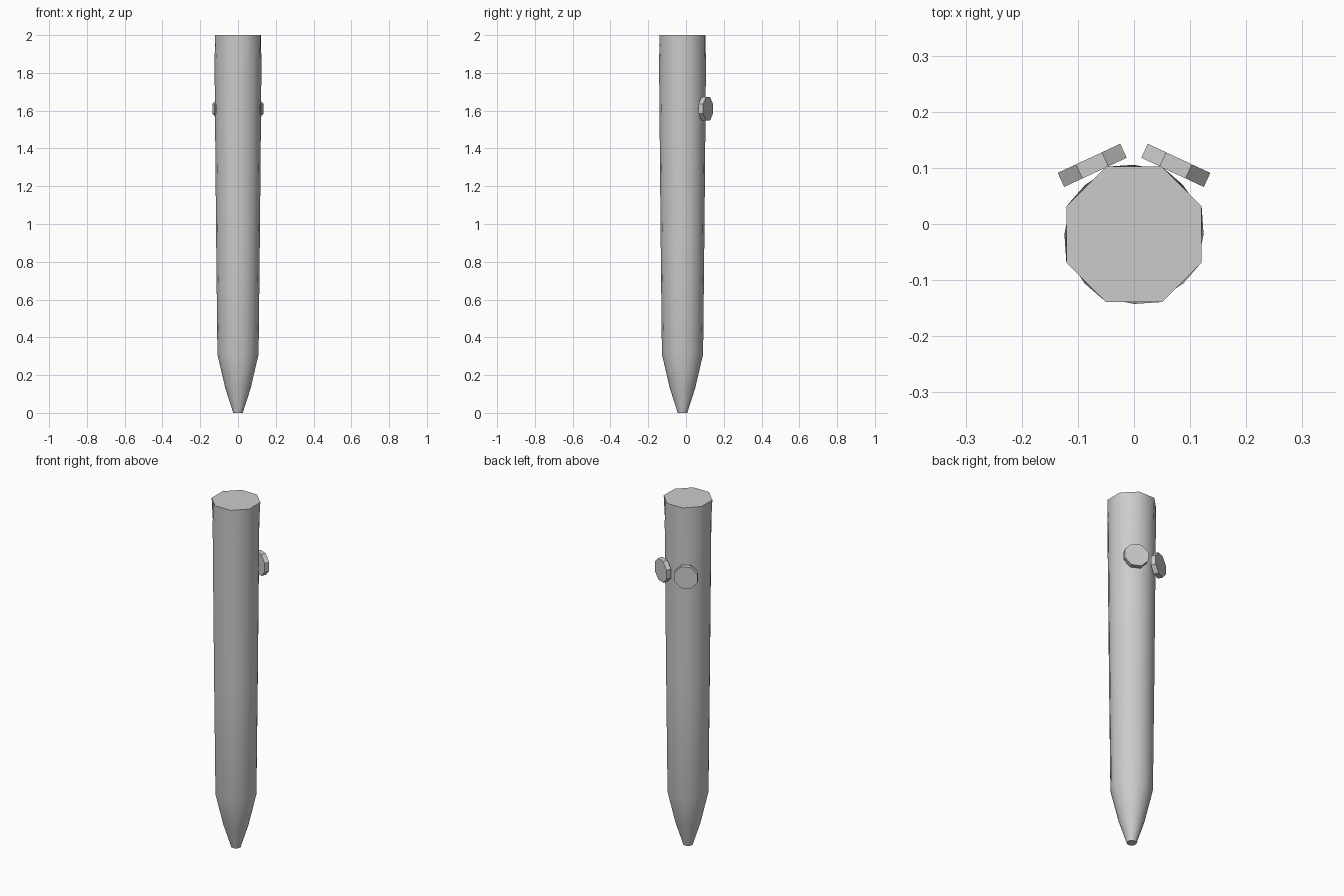
import bpy, bmesh
from math import cos, sin, pi, radians
from mathutils import Matrix

if "Cube" in bpy.data.objects:
    bpy.data.objects.remove(bpy.data.objects["Cube"])

SIDES = 16
AXIS_Y = -0.0185


def make_object(name, bm):
    bmesh.ops.recalc_face_normals(bm, faces=bm.faces)
    mesh = bpy.data.meshes.new(name)
    bm.to_mesh(mesh)
    bm.free()
    obj = bpy.data.objects.new(name, mesh)
    bpy.context.collection.objects.link(obj)
    return obj


# Body: round tapered barrel; (z, radius at octagon corners, radius between them)
profile = [
    (0.0, 0.026, 0.026), (0.012, 0.029, 0.029), (0.13, 0.067, 0.067),
    (0.31, 0.109, 0.109), (0.95, 0.116, 0.116), (1.72, 0.123, 0.123),
    (1.87, 0.124, 0.124), (2.0, 0.1305, 0.1206),
]
bm = bmesh.new()
rings = []
for z, corner, flat in profile:
    ring = []
    for k in range(SIDES):
        a = 2 * pi * k / SIDES
        r = corner if k % 2 else flat
        ring.append(bm.verts.new((r * cos(a), AXIS_Y + r * sin(a), z)))
    rings.append(ring)
for low, high in zip(rings, rings[1:]):
    for k in range(SIDES):
        n = (k + 1) % SIDES
        bm.faces.new((low[k], low[n], high[n], high[k])).smooth = True
# Flat end caps with hard rims
for ring in (rings[0], rings[-1]):
    cap = bm.faces.new(ring)
    for e in cap.edges:
        e.smooth = False
make_object("barrel", bm)

# Buttons: a mirrored pair of flat octagonal discs on the back
for name, side in (("right_button", 1), ("left_button", -1)):
    bm = bmesh.new()
    bmesh.ops.create_cone(bm, cap_ends=True, segments=8,
                          radius1=0.0665, radius2=0.0665, depth=0.0275)
    place = (Matrix.Translation((side * 0.0745, 0.1045, 1.61))
             @ Matrix.Rotation(radians(-25 * side), 4, 'Z')
             @ Matrix.Rotation(pi / 2, 4, 'X')
             @ Matrix.Rotation(pi / 8, 4, 'Z'))
    bm.transform(place)
    make_object(name, bm)
